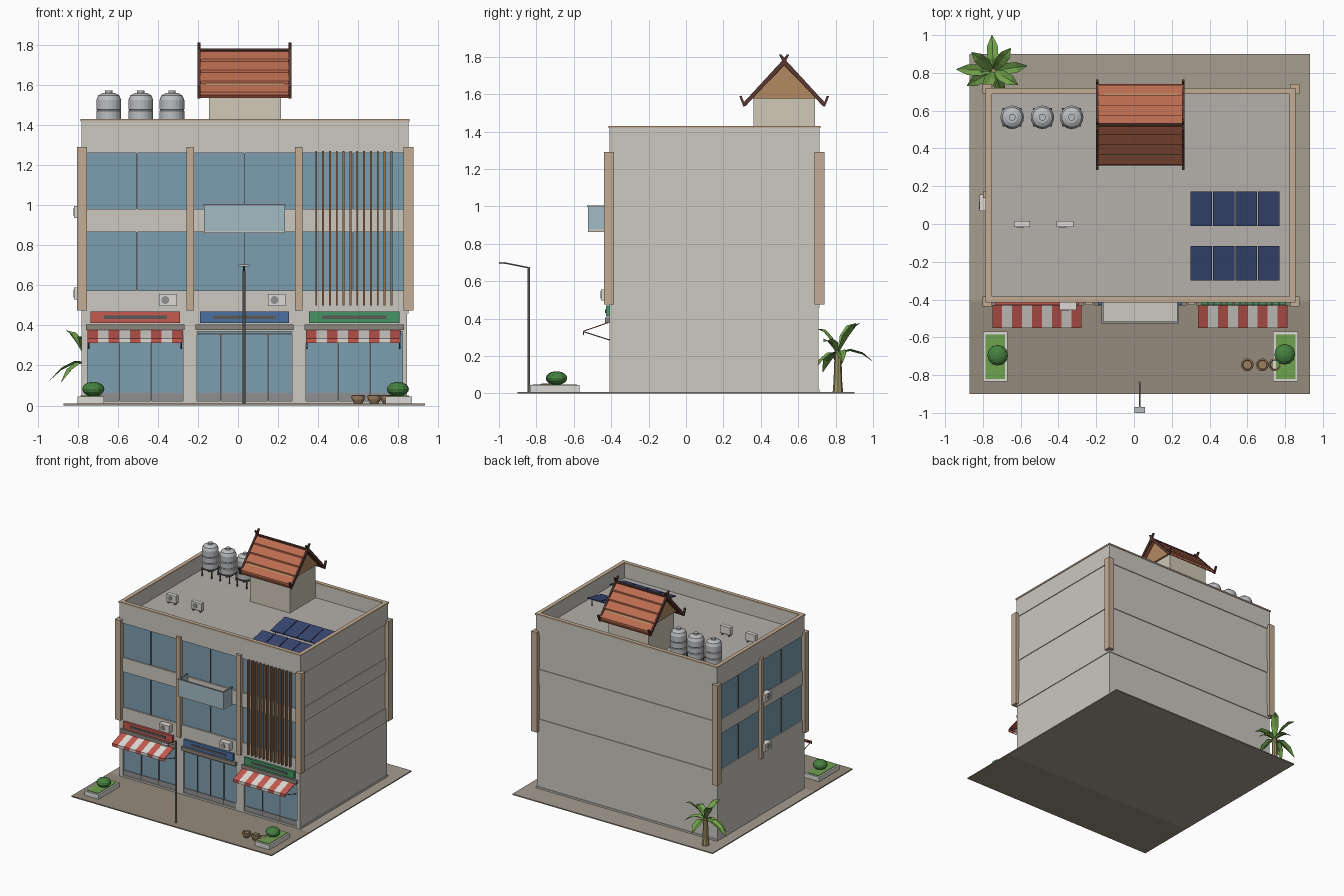
import bpy, bmesh, math
from mathutils import Vector, Matrix

if "Cube" in bpy.data.objects:
    bpy.data.objects.remove(bpy.data.objects["Cube"])

MATS = {}
COL = dict(wall=(.60, .58, .53), tan=(.55, .42, .30), glass=(.20, .34, .43), dark=(.10, .10, .10),
           roof=(.46, .44, .41), paving=(.38, .34, .28), walk=(.30, .26, .20), red=(.55, .10, .08),
           white=(.72, .70, .66), blue=(.07, .16, .36), green=(.06, .30, .13), tile=(.50, .15, .08),
           tile_dark=(.28, .07, .04), barge=(.10, .04, .03), wood=(.33, .16, .08), gable=(.45, .25, .12),
           panel=(.04, .06, .17), metal=(.50, .51, .53), steel=(.28, .28, .29), cream=(.62, .58, .47),
           leaf=(.17, .36, .07), bush=(.06, .22, .05), grass=(.16, .36, .08), trunk=(.36, .31, .14),
           pot=(.33, .22, .12), rail=(.36, .50, .56), canopy=(.27, .24, .21))


def finish(name, bm, mat):
    bmesh.ops.recalc_face_normals(bm, faces=bm.faces)
    me = bpy.data.meshes.new(name)
    bm.to_mesh(me)
    bm.free()
    if mat not in MATS:
        MATS[mat] = bpy.data.materials.new(mat)
        MATS[mat].diffuse_color = (*COL[mat], 1)
    me.materials.append(MATS[mat])
    ob = bpy.data.objects.new(name, me)
    bpy.context.collection.objects.link(ob)
    return ob


def boxes(name, mat, *items):
    """Each item is x0, x1, y0, y1, z0, z1."""
    bm = bmesh.new()
    for x0, x1, y0, y1, z0, z1 in items:
        m = Matrix.Translation(((x0 + x1) / 2, (y0 + y1) / 2, (z0 + z1) / 2)) @ \
            Matrix.Diagonal((x1 - x0, y1 - y0, z1 - z0, 1))
        bmesh.ops.create_cube(bm, size=1, matrix=m)
    return finish(name, bm, mat)


def prism(name, mat, profile, spans):
    """Extrude a y-z profile along x for each span."""
    bm = bmesh.new()
    for x0, x1 in spans:
        f = bm.faces.new([bm.verts.new((x0, y, z)) for y, z in profile])
        g = bmesh.ops.extrude_face_region(bm, geom=[f])['geom']
        bmesh.ops.translate(bm, vec=(x1 - x0, 0, 0), verts=[v for v in g if isinstance(v, bmesh.types.BMVert)])
    return finish(name, bm, mat)


def rods(name, mat, r, *segs, sides=8):
    bm = bmesh.new()
    for a, b in segs:
        a, b = Vector(a), Vector(b)
        d = b - a
        m = Matrix.Translation((a + b) / 2) @ d.to_track_quat('Z', 'Y').to_matrix().to_4x4()
        bmesh.ops.create_cone(bm, cap_ends=True, segments=sides, radius1=r, radius2=r, depth=d.length, matrix=m)
    return finish(name, bm, mat)


def lathe(name, mat, profile, centres, sides=20):
    bm = bmesh.new()
    for cx, cy, cz in centres:
        rings = [[bm.verts.new((cx + r * math.cos(2 * math.pi * i / sides),
                                cy + r * math.sin(2 * math.pi * i / sides), cz + z))
                  for i in range(sides)] for r, z in profile]
        for a, b in zip(rings, rings[1:]):
            for i in range(sides):
                bm.faces.new((a[i], a[(i + 1) % sides], b[(i + 1) % sides], b[i]))
        bm.faces.new(rings[0])
        bm.faces.new(rings[-1])
    return finish(name, bm, mat)


X0, X1, Y0, Y1 = -.78, .85, -.41, .715
FLOORS = [(.575, .865), (.98, 1.26)]
BAYS = [(-.75, -.275), (-.205, .27), (.34, .82)]

# Ground
boxes('ground_slab', 'paving', (-.87, .933, Y0, .9, 0, .009))
boxes('front_pavement', 'walk', (-.87, .933, -.9, Y0, 0, .009))

# Building body, slab bands, ground-floor walls
boxes('building_core', 'wall', (-.762, .844, -.385, .709, .005, 1.30))
boxes('floor_bands', 'wall', *[(X0, X1, Y0, Y1, a, b) for a, b in
      ((.009, .022), (.46, .575), (.865, .98), (1.26, 1.295))])
boxes('ground_walls', 'wall', (X0, -.76, Y0, .709, .01, .465), (-.76, .844, Y0, -.38, .37, .465),
      *[(a, b, Y0, -.38, .01, .465) for a, b in ((X0, -.75), (-.275, -.205), (.27, .34), (.82, X1 - .006))])
boxes('parapet', 'wall', (X0, X1, Y0, Y0 + .024, 1.29, 1.42), (X0, X1, Y1 - .024, Y1, 1.29, 1.42),
      (X0, X0 + .024, Y0, Y1, 1.29, 1.42), (X1 - .024, X1, Y0, Y1, 1.29, 1.42))
boxes('parapet_coping', 'tan', (X0 - .005, X1 + .005, Y0 - .005, Y0 + .027, 1.418, 1.43),
      (X0 - .005, X1 + .005, Y1 - .027, Y1 + .005, 1.418, 1.43),
      (X0 - .005, X0 + .027, Y0, Y1, 1.418, 1.43), (X1 - .027, X1 + .005, Y0, Y1, 1.418, 1.43))
boxes('roof_deck', 'roof', (X0 + .02, X1 - .02, Y0 + .02, Y1 - .02, 1.29, 1.305))
boxes('corner_pillars', 'tan', *[(x, x + .05, y, y + .053, .475, 1.29)
      for x in (-.803, .825) for y in (-.438, .688)])
boxes('facade_pillars', 'tan', (-.257, -.22, -.43, -.38, .475, 1.29), (.285, .322, -.43, -.38, .475, 1.29),
      (-.80, -.76, .137, .172, .475, 1.29))

# Upper windows on front and left side
front = [(-.755, -.255), (-.22, .285), (.32, .827)]
side = [(-.385, .137), (.172, .69)]
boxes('upper_glass', 'glass', *[(a, b, -.398, -.384, l, h) for a, b in front for l, h in FLOORS],
      *[(-.772, -.76, a, b, l, h) for a, b in side for l, h in FLOORS])
boxes('upper_mullions', 'dark', *[((a + b) / 2 - .003, (a + b) / 2 + .003, -.404, -.39, l, h)
      for a, b in front for l, h in FLOORS],
      *[(-.777, -.765, (a + b) / 2 - .003, (a + b) / 2 + .003, l, h) for a, b in side for l, h in FLOORS])

# Shop fronts, canopies, signs
boxes('shop_glass', 'glass', *[(a, b, -.397, -.384, .06, .37) for a, b in BAYS])
boxes('shop_plinths', 'steel', *[(a, b, -.402, -.384, .02, .062) for a, b in BAYS])
boxes('shop_frames', 'dark', *[(a + (b - a) * i / n - .003, a + (b - a) * i / n + .003, -.403, -.39, .02, .36)
      for (a, b), n in zip(BAYS, (3, 4, 3)) for i in range(1, n)],
      *[(a, b, -.403, -.39, .355, .362) for a, b in BAYS])
boxes('canopies', 'canopy', *[(a - .008, b + .008, -.432, -.40, .378, .405) for a, b in BAYS])
for (a, b), c in zip(BAYS, ('red', 'blue', 'green')):
    boxes(c + '_sign', c, (a + .015, b - .015, -.428, -.405, .412, .47))
boxes('sign_bars', 'dark', *[(a + .08, b - .08, -.432, -.42, .431, .45) for a, b in BAYS])

# Striped awnings with arms
prof = [(-.415, .382), (-.55, .335), (-.55, .312), (-.546, .312), (-.546, .331), (-.415, .376)]
for c, odd in (('red', 0), ('white', 1)):
    prism(c + '_awning_stripes', c, prof, [(a + .472 * i / 9, a + .472 * (i + 1) / 9)
          for a in (-.75, .34) for i in range(odd, 9, 2)])
rods('awning_arms', 'steel', .003, *[((x, -.405, .285), (x, -.547, .33)) for x in (-.745, -.283, .345, .807)])

# Balcony and vertical fins
boxes('balcony_floor', 'wall', (-.17, .235, -.523, -.405, .862, .878))
boxes('balcony_glass', 'rail', (-.17, .235, -.525, -.519, .87, 1.0),
      (-.17, -.164, -.52, -.41, .87, 1.0), (.229, .235, -.52, -.41, .87, 1.0))
boxes('balcony_rail', 'steel', (-.173, .238, -.528, -.516, .998, 1.006),
      (-.173, -.162, -.52, -.41, .998, 1.006), (.227, .238, -.52, -.41, .998, 1.006))
boxes('sunshade_fins', 'wood', *[(.386 + i * .0341, .395 + i * .0341, -.434, -.408, .50, 1.27) for i in range(12)])

# Air conditioners
ac = [(-.395, -.305, -.455, -.405, .497, .556), (.15, .237, -.455, -.405, .497, .556)]
ra = [(-.635, -.55, -.015, .017, 1.32, 1.38), (-.41, -.32, -.015, .017, 1.32, 1.38)]
la = [(-.818, -.775, .07, .155, z, z + .06) for z in (.53, .935)]
boxes('air_conditioners', 'white', *ac, *ra, *la)
rods('ac_fans', 'steel', .02, *[((a + .032, y - .003, (l + h) / 2), (a + .032, y, (l + h) / 2))
     for a, b, y, _, l, h in ac + ra], *[((-.821, .10, l + .03), (-.818, .10, l + .03)) for *_, l, h in la], sides=12)
boxes('ac_feet', 'steel', *[(x, x + .008, -.015, .017, 1.3, 1.322) for a, b, *_ in ra for x in (a + .01, b - .018)])

# Solar panels, tilted toward the front
for y in (-.30, -.01):
    prism('solar_panels', 'panel', [(y, 1.325), (y + .183, 1.365), (y + .183, 1.372), (y, 1.332)],
          [(.30 + i * .119, .413 + i * .119) for i in range(4)])
rods('solar_posts', 'steel', .004, *[((x, y + t, 1.3), (x, y + t, 1.325 + t * .22))
     for y in (-.30, -.01) for x in (.33, .74) for t in (.02, .165)])

# Water tanks on stands
tanks = [(x, .565, 1.37) for x in (-.645, -.485, -.33)]
tp = [(.055, 0), (.062, .008), (.062, .05), (.058, .054), (.062, .058), (.062, .10), (.058, .104), (.062, .108),
      (.062, .155), (.052, .178), (.03, .19), (.018, .191), (.018, .203)]
lathe('water_tanks', 'metal', tp, tanks)
rods('tank_legs', 'dark', .005, *[((x + i, y + j, 1.3), (x + i, y + j, z))
     for x, y, z in tanks for i in (-.042, .042) for j in (-.042, .042)])
boxes('tank_stands', 'dark', *[(x - .05, x + .05, y - .05, y + .05, z - .009, z + .001) for x, y, z in tanks])

# Stair house with tiled gable roof
boxes('stair_house', 'cream', (-.145, .215, .36, .69, 1.3, 1.585))
RY = .525
prism('gable_infill', 'gable', [(RY - .19, 1.578), (RY + .19, 1.578), (RY, 1.765)], [(-.16, .23)])
for s in (-1, 1):
    prism('roof_deck_slope', 'tile_dark', [(RY, 1.768), (RY + s * .215, 1.545), (RY + s * .215, 1.535), (RY, 1.752)],
          [(-.19, .255)])
    for i in range(4):
        a, b = i * .0525, (i + 1) * .0525
        prism('roof_tiles', 'tile', [(RY + s * a, 1.772 - a * 1.04), (RY + s * b, 1.784 - b * 1.04),
              (RY + s * b, 1.765 - b * 1.04), (RY + s * a, 1.762 - a * 1.04)], [(-.192, .257)])
    # bargeboard with crossed ridge finial and upturned eave
    prism('bargeboards', 'barge', [(RY - s * .027, 1.812), (RY - s * .014, 1.812), (RY + s * .012, 1.778),
          (RY + s * .215, 1.558), (RY + s * .228, 1.592), (RY + s * .24, 1.59), (RY + s * .218, 1.533),
          (RY + s * .205, 1.538), (RY, 1.757)], [(-.202, -.188), (.253, .267)])
rods('ridge_cap', 'barge', .01, ((-.195, RY, 1.772), (.26, RY, 1.772)))

# Planters, bushes, pots
px = [(-.80, -.67), (.737, .868)]
boxes('planters', 'white', *[(a, b, -.835, -.57, .005, .045) for a, b in px])
boxes('planter_grass', 'grass', *[(a + .014, b - .014, -.821, -.584, .04, .049) for a, b in px])
for x, y in ((-.722, -.695), (.798, -.69)):
    bm = bmesh.new()
    bmesh.ops.create_uvsphere(bm, u_segments=12, v_segments=8, radius=.055,
                              matrix=Matrix.Translation((x, y, .082)) @ Matrix.Diagonal((1, 1, .66, 1)))
    finish('bush', bm, 'bush')
lathe('clay_pots', 'pot', [(.02, 0), (.032, .022), (.034, .04), (.026, .044), (.023, .032)],
      [(x, -.745, .009) for x in (.60, .68, .745)], 12)

# Street lamp
rods('lamp_post', 'steel', .007, ((.03, -.84, 0), (.03, -.84, .675)))
rods('lamp_arm', 'steel', .004, ((.03, -.84, .672), (.03, -.97, .698)))
boxes('lamp_head', 'metal', (.003, .058, -1.0, -.968, .693, .703))

# Broad-leaf palm: trunk and folded leaves (angle, reach, tip rise)
cx, cy, cz = -.745, .812, .215
lathe('palm_trunk', 'trunk', [(.028, 0), (.023, .06), (.021, .13), (.017, .225)], [(cx, cy, .005)], 8)
bm = bmesh.new()
for i, (deg, reach, rise) in enumerate([(92, .188, -.045), (52, .15, .16), (8, .18, -.05), (-30, .15, .06),
                                        (-68, .14, -.10), (-112, .12, .13), (-150, .16, -.10),
                                        (178, .195, -.09), (140, .15, .16)]):
    d = Vector((math.cos(math.radians(deg)), math.sin(math.radians(deg)), 0))
    n = Vector((-d.y, d.x, 0))
    mid = []
    for t, w in ((0, .006), (.35, .03), (.7, .028), (1, .002)):
        p = Vector((cx, cy, cz)) + d * reach * t + Vector((0, 0, rise * t + .12 * t * (1 - t)))
        mid.append([bm.verts.new(q) for q in (p + n * w + Vector((0, 0, w * .4)), p,
                                              p - n * w + Vector((0, 0, w * .4)))])
    for a, b in zip(mid, mid[1:]):
        for k in (0, 1):
            bm.faces.new((a[k], a[k + 1], b[k + 1], b[k]))
finish('palm_leaves', bm, 'leaf')

for m in bpy.data.materials:
    if m.users and not m.is_grease_pencil:
        m.use_nodes = True
        m.node_tree.nodes["Principled BSDF"].inputs["Base Color"].default_value = m.diffuse_color
